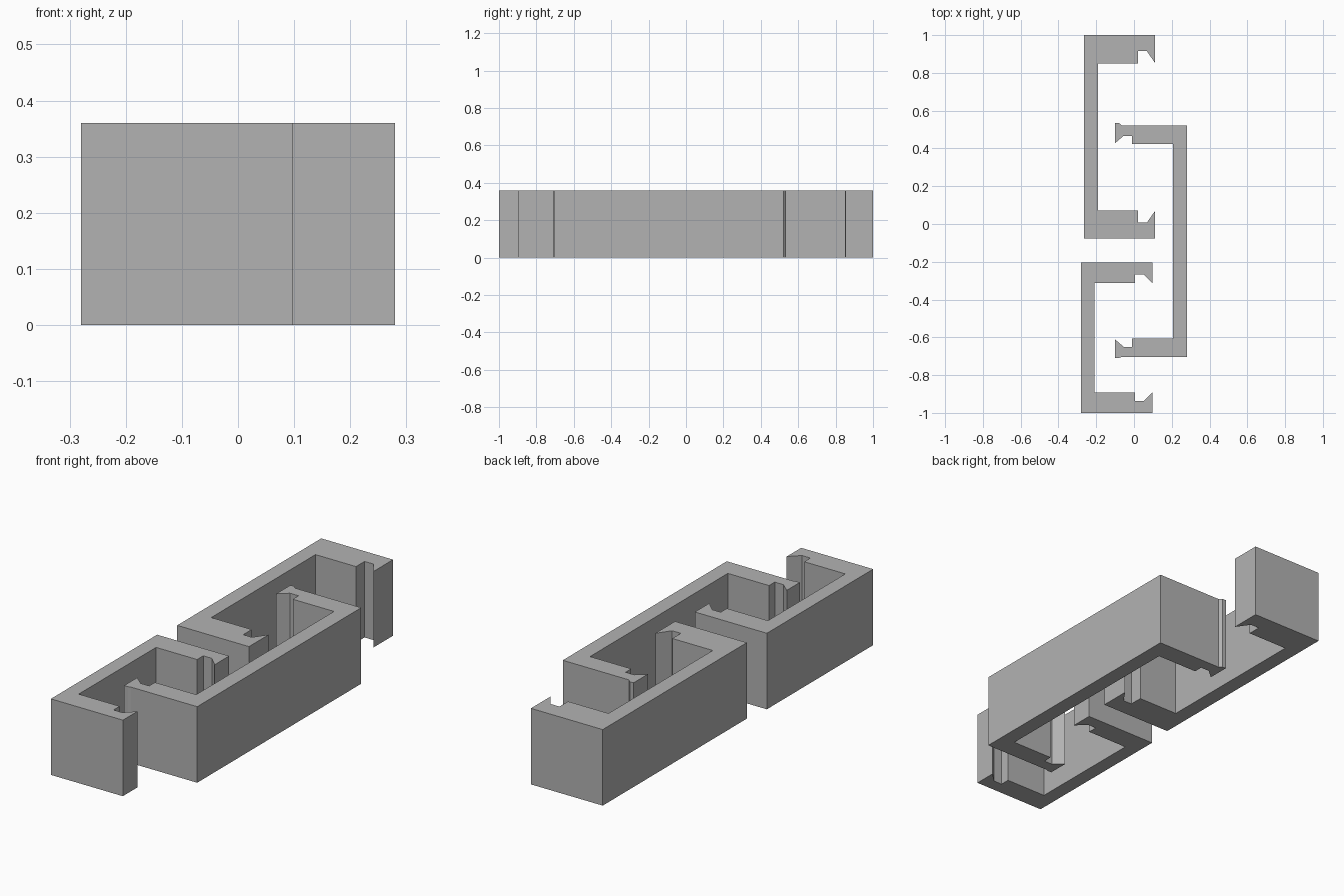
import bpy
import bmesh

cube = bpy.data.objects.get("Cube")
if cube:
    bpy.data.objects.remove(cube)

HEIGHT = 0.36

grey = bpy.data.materials.new("plain_grey")
grey.use_nodes = True
grey.diffuse_color = (0.45, 0.45, 0.45, 1)
grey.node_tree.nodes["Principled BSDF"].inputs["Base Color"].default_value = grey.diffuse_color


def clip(name, x, y_low, y_high, arm, notch, lip, flare_low, flare_high):
    """Extruded C-shaped clip; x lists spine back, spine inside, notch start, notch end, tip."""
    back, inside, notch_start, notch_end, tip = x
    side = 1 if tip > back else -1

    def arm_points(y, inward, flare):
        # from the spine's outer corner, round the hooked tip, to the inner corner
        pts = [(back, y)]
        if flare:
            pts += [(tip - side * 0.034, y), (tip - side * 0.02, y - inward * flare)]
        return pts + [
            (tip, y - inward * flare), (tip, y + inward * lip),
            (notch_end, y + inward * notch), (notch_start, y + inward * notch),
            (notch_start, y + inward * arm), (inside, y + inward * arm)]

    outline = arm_points(y_low, 1, flare_low) + arm_points(y_high, -1, flare_high)[::-1]
    bm = bmesh.new()
    base = bm.faces.new([bm.verts.new((px, py, 0)) for px, py in outline])
    top = bmesh.ops.extrude_face_region(bm, geom=[base], use_keep_orig=True)["geom"]
    bmesh.ops.translate(bm, vec=(0, 0, HEIGHT),
                        verts=[v for v in top if isinstance(v, bmesh.types.BMVert)])
    bmesh.ops.recalc_face_normals(bm, faces=bm.faces)
    mesh = bpy.data.meshes.new(name)
    bm.to_mesh(mesh)
    bm.free()
    mesh.materials.append(grey)
    obj = bpy.data.objects.new(name, mesh)
    bpy.context.collection.objects.link(obj)
    return obj


# Two clips open to +x, and one between them opens to -x
clip("back_clip", (-0.264, -0.19, 0.022, 0.068, 0.112), -0.078, 1.0,
     0.149, 0.085, 0.148, 0, 0)
clip("front_clip", (-0.28, -0.21, 0.005, 0.05, 0.097), -1.0, -0.205,
     0.108, 0.062, 0.108, 0, 0)
clip("middle_clip", (0.28, 0.206, -0.01, -0.055, -0.1), -0.705, 0.522,
     0.098, 0.055, 0.094, 0.004, 0.013)
